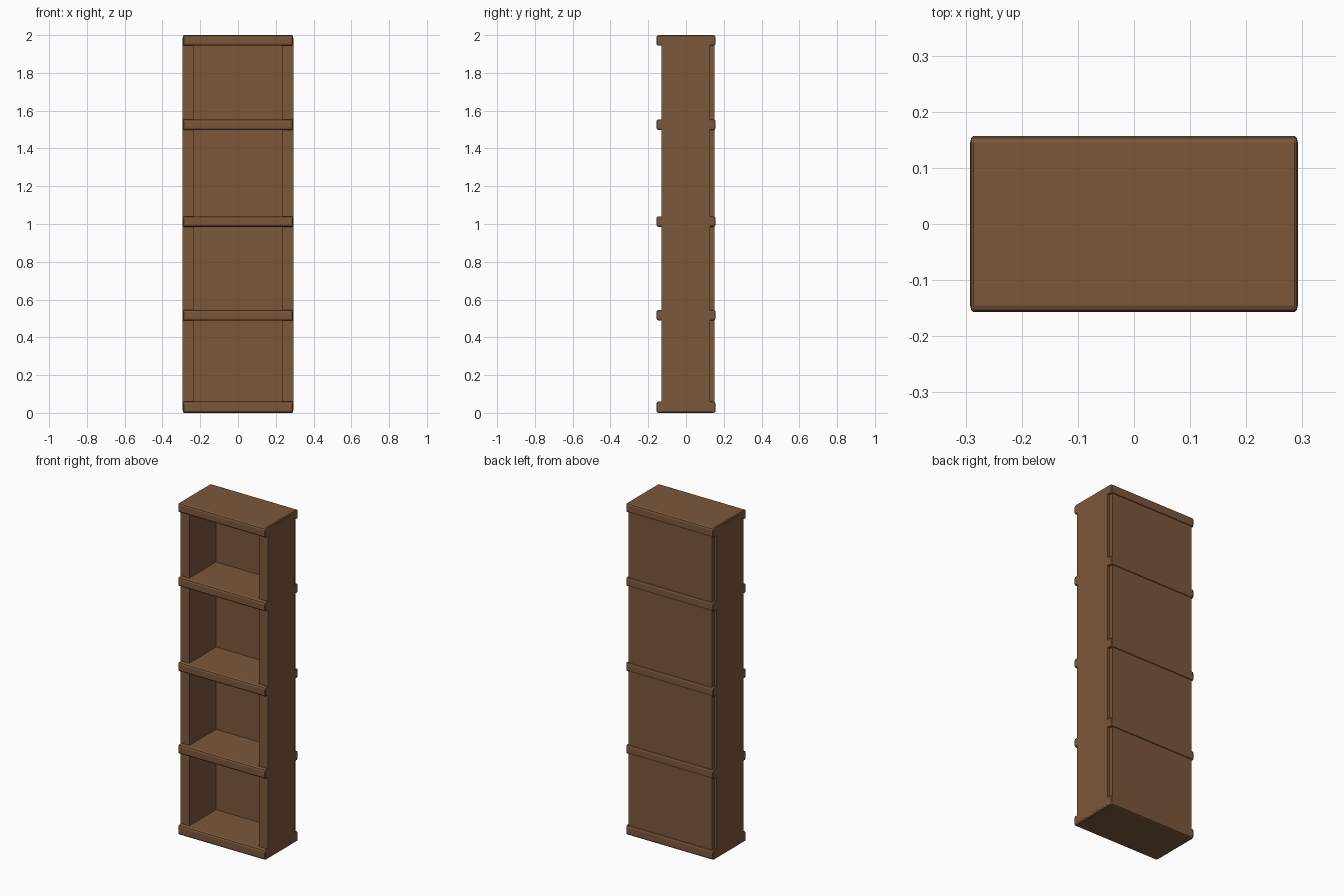
import bpy, bmesh
from mathutils import Matrix, Vector

if "Cube" in bpy.data.objects:
    bpy.data.objects.remove(bpy.data.objects["Cube"])

wood = bpy.data.materials.new("brown wood")
wood.diffuse_color = (0.20, 0.096, 0.042, 1)
wood.use_nodes = True
wood.node_tree.nodes["Principled BSDF"].inputs["Base Color"].default_value = wood.diffuse_color


def board(name, lo, hi, bevel=0.0):
    """Box between two corners; the bevel is half as wide along x."""
    lo, hi = Vector(lo), Vector(hi)
    size, mid = hi - lo, (hi + lo) / 2
    bm = bmesh.new()
    bmesh.ops.create_cube(bm, size=1, matrix=Matrix.Diagonal((size.x * 2, size.y, size.z, 1)))
    if bevel:
        bmesh.ops.bevel(bm, geom=bm.edges[:], offset=bevel, segments=2,
                        profile=0.5, affect='EDGES')
    bmesh.ops.scale(bm, vec=(0.5, 1, 1), verts=bm.verts)
    mesh = bpy.data.meshes.new(name)
    bm.to_mesh(mesh)
    bm.free()
    mesh.materials.append(wood)
    obj = bpy.data.objects.new(name, mesh)
    obj.location = mid
    bpy.context.collection.objects.link(obj)
    return obj


# Horizontal shelves, bottom to top, overhanging front and back
for i, z in enumerate((0.0, 0.489, 0.985, 1.498, 1.944)):
    top = 0.06 if i == 0 else z + 0.056
    board(f"shelf_{i + 1}", (-0.292, -0.157, z), (0.292, 0.157, top), 0.012)

# Upright side panels
for name, s in (("left_side", -1), ("right_side", 1)):
    x0, x1 = sorted((s * 0.233, s * 0.2925))
    board(name, (x0, -0.131, 0.012), (x1, 0.126, 1.988))

# Thin back panel
board("back_panel", (-0.279, 0.124, 0.012), (0.279, 0.150, 1.988))
